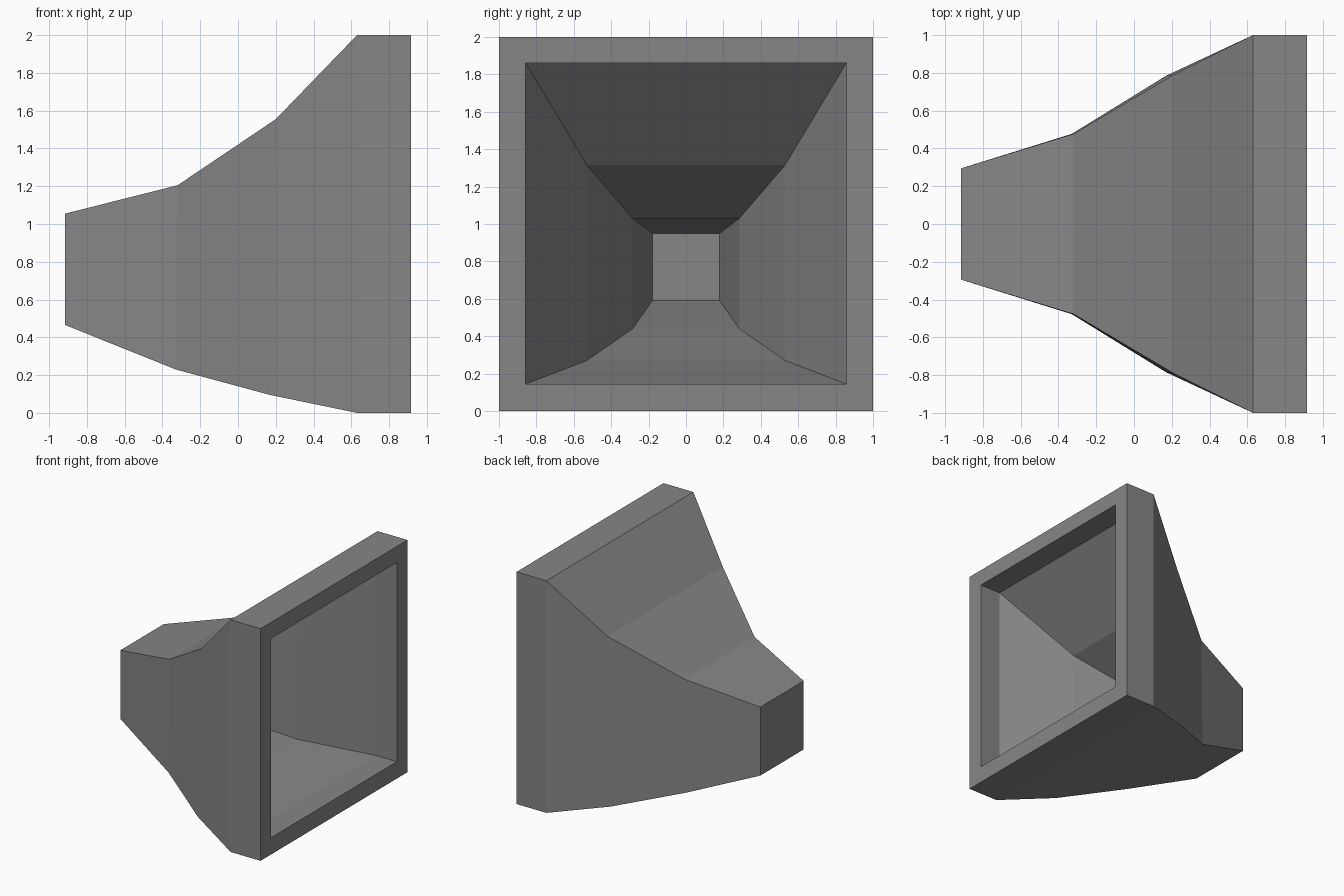
import bpy, bmesh

if "Cube" in bpy.data.objects:
    bpy.data.objects.remove(bpy.data.objects["Cube"])

# One flat grey for the whole hood
grey = bpy.data.materials.new("mid grey")
grey.diffuse_color = (0.24, 0.24, 0.24, 1)
grey.use_nodes = True
grey.node_tree.nodes["Principled BSDF"].inputs["Base Color"].default_value = grey.diffuse_color

# Square cross-sections: (x top, x bottom, half width, z bottom, z top)
outer = [
    (-0.915, -0.915, 0.295, 0.465, 1.055),
    (-0.32, -0.33, 0.477, 0.23, 1.205),
    (0.20, 0.17, 0.785, 0.095, 1.555),
    (0.63, 0.63, 1.0, 0.0, 2.0),
    (0.915, 0.915, 1.0, 0.0, 2.0),
]
inner = [
    (0.915, 0.915, 0.857, 0.145, 1.86),
    (0.715, 0.715, 0.857, 0.145, 1.86),
    (0.20, 0.19, 0.53, 0.27, 1.315),
    (-0.29, -0.29, 0.285, 0.44, 1.03),
    (-0.78, -0.78, 0.18, 0.59, 0.95),
]

bm = bmesh.new()


def ring(xt, xb, w, z0, z1):
    pts = [(xb, -w, z0), (xb, w, z0), (xt, w, z1), (xt, -w, z1)]
    return [bm.verts.new(p) for p in pts]


# Skin runs along the outside, over the rim and back down the inside
rings = [ring(*s) for s in outer + inner]
for a, b in zip(rings, rings[1:]):
    for i in range(4):
        j = (i + 1) % 4
        bm.faces.new((a[i], a[j], b[j], b[i]))

# Closed outer end and closed inner end
bm.faces.new(rings[0])
bm.faces.new(rings[-1])
bmesh.ops.recalc_face_normals(bm, faces=bm.faces)

mesh = bpy.data.meshes.new("flared_hood")
bm.to_mesh(mesh)
bm.free()
mesh.materials.append(grey)
hood = bpy.data.objects.new("flared_hood", mesh)
bpy.context.collection.objects.link(hood)
